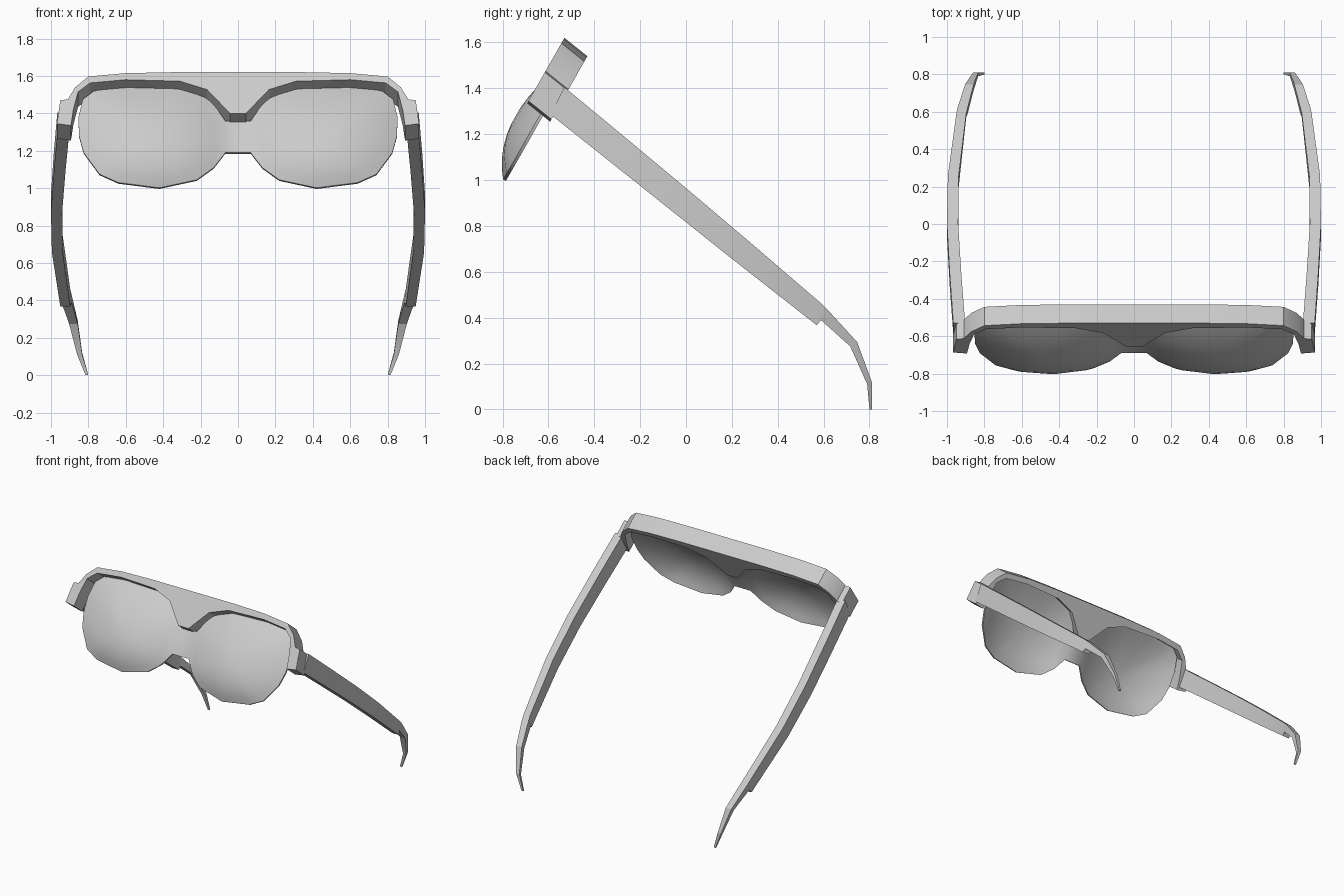
import bpy, bmesh, math

cube = bpy.data.objects.get("Cube")
if cube:
    bpy.data.objects.remove(cube, do_unlink=True)

grey = bpy.data.materials.new("light_grey")
grey.use_nodes = True
grey.diffuse_color = (0.6, 0.6, 0.6, 1)
grey.node_tree.nodes["Principled BSDF"].inputs["Base Color"].default_value = (0.6, 0.6, 0.6, 1)


def front_y(z):
    """Depth of the tilted front plane at a given height."""
    return -0.53 - (1.62 - z) * 0.57


def finish(bm, name, angle):
    bmesh.ops.recalc_face_normals(bm, faces=bm.faces)
    mesh = bpy.data.meshes.new(name)
    bm.to_mesh(mesh)
    bm.free()
    obj = bpy.data.objects.new(name, mesh)
    bpy.context.collection.objects.link(obj)
    mesh.materials.append(grey)
    bpy.ops.object.select_all(action='DESELECT')
    obj.select_set(True)
    bpy.context.view_layer.objects.active = obj
    bpy.ops.object.shade_smooth_by_angle(angle=math.radians(angle))
    return obj


# Brow frame: mirrored outline on the tilted plane, extruded backwards
outer = [(0.35, 1.62), (0.6, 1.615), (0.8, 1.597), (0.87, 1.54), (0.91, 1.475),
         (0.95, 1.47), (0.968, 1.345)]
inner = [(0.893, 1.335), (0.88, 1.42), (0.855, 1.515), (0.79, 1.563), (0.6, 1.58),
         (0.31, 1.572), (0.165, 1.527), (0.043, 1.40)]
half = outer + inner
outline = half + [(-x, z) for x, z in reversed(half)]
bm = bmesh.new()
face = bm.faces.new([bm.verts.new((x, front_y(z), z)) for x, z in outline])
ext = bmesh.ops.extrude_face_region(bm, geom=[face], use_keep_orig=True)
bmesh.ops.translate(bm, vec=(0, 0.1, -0.08),
                    verts=[v for v in ext["geom"] if isinstance(v, bmesh.types.BMVert)])
finish(bm, "brow_frame", 25)

# Lenses: domed rings shrinking to each centre, joined by a flat bridge
rim = [(0.068, 1.36), (0.13, 1.45), (0.21, 1.51), (0.34, 1.545), (0.58, 1.55),
       (0.75, 1.535), (0.83, 1.475), (0.853, 1.38), (0.85, 1.28), (0.825, 1.19),
       (0.74, 1.075), (0.64, 1.03), (0.42, 1.002), (0.22, 1.045), (0.13, 1.11),
       (0.068, 1.19)]
cx, cz = 0.46, 1.28
EDGE, BULGE = 0.085, 0.105
bm = bmesh.new()
bridge = []
for side in (1, -1):
    rings = []
    for s in (1, 0.85, 0.68, 0.5, 0.3, 0.12):
        ring = []
        for x, z in rim:
            px, pz = cx + (x - cx) * s, cz + (z - cz) * s
            ring.append(bm.verts.new((side * px, front_y(pz) + EDGE - BULGE * (1 - s * s), pz)))
        rings.append(ring)
    n = len(rim)
    for a, b in zip(rings, rings[1:]):
        for i in range(n):
            j = (i + 1) % n
            bm.faces.new((a[i], a[j], b[j], b[i]))
    bm.faces.new(rings[-1])
    bridge.append((rings[0][0], rings[0][-1]))
bm.faces.new((bridge[0][0], bridge[0][1], bridge[1][1], bridge[1][0]))
bmesh.ops.recalc_face_normals(bm, faces=bm.faces)
if sum(f.normal.y * f.calc_area() for f in bm.faces) > 0:
    bmesh.ops.reverse_faces(bm, faces=bm.faces)
# Inner skin, shifted back, and the thin edge between the skins
ext = bmesh.ops.extrude_face_region(bm, geom=bm.faces[:], use_keep_orig=True)
bmesh.ops.translate(bm, vec=(0, 0.012, -0.006),
                    verts=[v for v in ext["geom"] if isinstance(v, bmesh.types.BMVert)])
finish(bm, "lenses", 35)

# Temple arms: sections of top (y, z), bottom (y, z), outer x, inner x
sections = [
    ((-0.53, 1.405), (-0.592, 1.287), 0.966, 0.903),
    ((-0.27, 1.19), (-0.335, 1.083), 0.985, 0.923),
    ((0.00, 0.965), (-0.07, 0.872), 1.0, 0.94),
    ((0.26, 0.745), (0.20, 0.657), 0.995, 0.937),
    ((0.59, 0.462), (0.57, 0.367), 0.95, 0.897),
    ((0.62, 0.432), (0.588, 0.39), 0.944, 0.89),
    ((0.747, 0.293), (0.716, 0.275), 0.903, 0.857),
    ((0.81, 0.12), (0.79, 0.11), 0.86, 0.833),
    ((0.81, 0.0), (0.80, 0.0), 0.815, 0.80),
]
for side, name in ((1, "left_arm"), (-1, "right_arm")):
    bm = bmesh.new()
    loops = []
    for (ty, tz), (by, bz), xo, xi in sections:
        loops.append([bm.verts.new((side * x, y, z)) for x, y, z in
                      ((xo, ty, tz), (xi, ty, tz), (xi, by, bz), (xo, by, bz))])
    for a, b in zip(loops, loops[1:]):
        for i in range(4):
            j = (i + 1) % 4
            bm.faces.new((a[i], a[j], b[j], b[i]))
    bm.faces.new(loops[0])
    bm.faces.new(loops[-1])
    finish(bm, name, 20)
